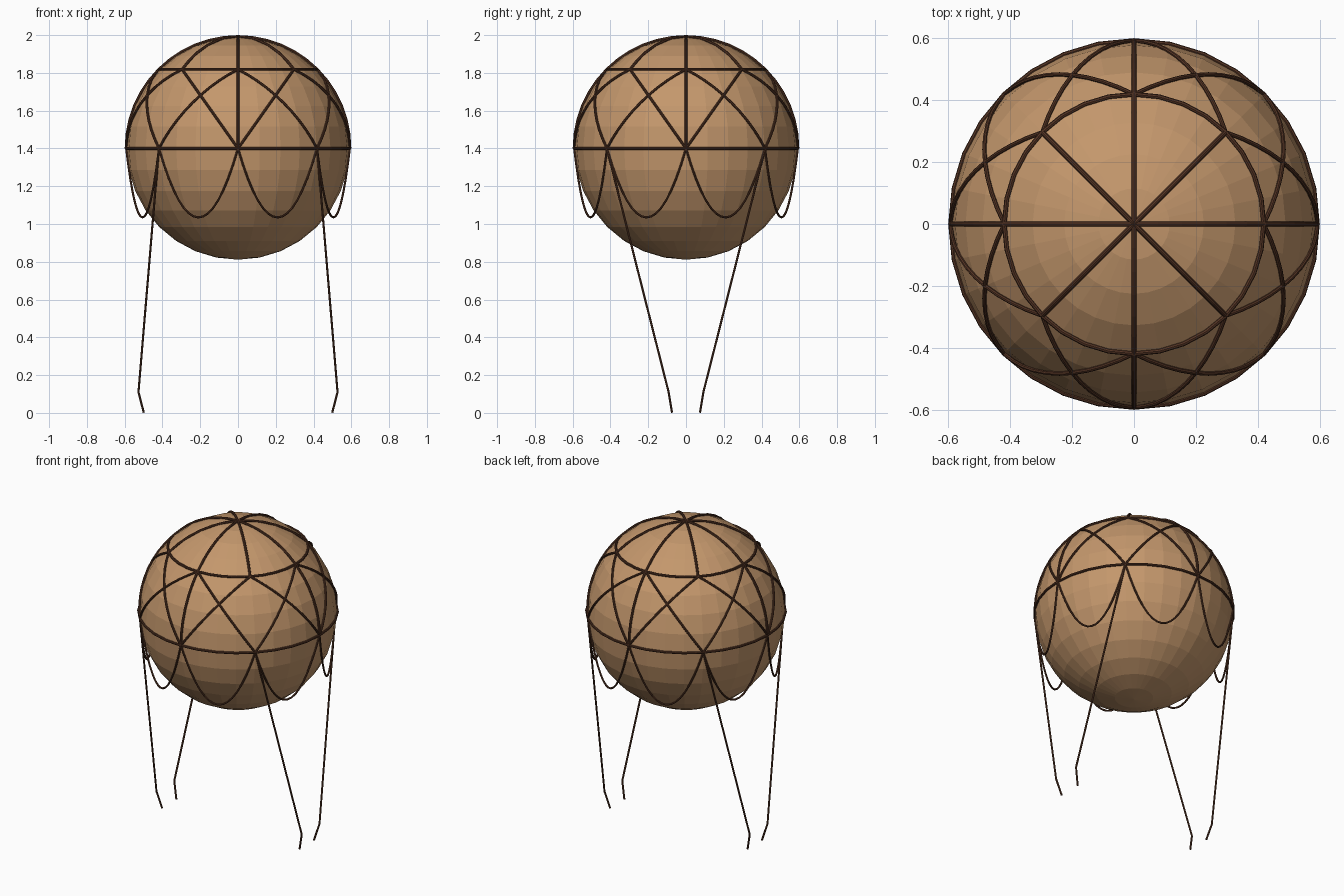
import bpy
from math import sin, cos, pi
from mathutils import Vector

if "Cube" in bpy.data.objects:
    bpy.data.objects.remove(bpy.data.objects["Cube"])

CZ, R_BALL, R_NET = 1.4, 0.589, 0.592
CENTRE = Vector((0, 0, CZ))


def material(name, rgb):
    m = bpy.data.materials.new(name)
    m.diffuse_color = (*rgb, 1)
    m.use_nodes = True
    m.node_tree.nodes["Principled BSDF"].inputs["Base Color"].default_value = m.diffuse_color
    return m


tan = material("tan_cloth", (0.55, 0.31, 0.15))
brown = material("brown_rope", (0.09, 0.035, 0.018))


def rope(name, paths, radius, cyclic=False):
    """One rope object made of several polyline tubes."""
    cu = bpy.data.curves.new(name, 'CURVE')
    cu.dimensions = '3D'
    cu.bevel_depth = radius
    cu.bevel_resolution = 2
    cu.use_fill_caps = True
    for pts in paths:
        s = cu.splines.new('POLY')
        s.points.add(len(pts) - 1)
        for p, co in zip(s.points, pts):
            p.co = (*co, 1)
        s.use_cyclic_u = cyclic
        s.use_smooth = False
    cu.materials.append(brown)
    ob = bpy.data.objects.new(name, cu)
    bpy.context.collection.objects.link(ob)
    return ob


def node(k, lat):
    """Net node on the sphere at k eighths of a turn."""
    a = k * pi / 4
    return CENTRE + R_NET * Vector((cos(a) * cos(lat), sin(a) * cos(lat), sin(lat)))


def arc(a, b, n):
    """Great-circle arc between two net nodes."""
    u, v = (a - CENTRE).normalized(), (b - CENTRE).normalized()
    w = u.angle(v)
    return [CENTRE + R_NET * (u * sin(w * (1 - i / n)) + v * sin(w * i / n)) / sin(w)
            for i in range(n + 1)]


def swag(a, b, sag, n=16):
    """Rope hanging freely between two nodes."""
    return [a.lerp(b, i / n) - Vector((0, 0, sag * 4 * (i / n) * (1 - i / n)))
            for i in range(n + 1)]


# Balloon
bpy.ops.mesh.primitive_uv_sphere_add(segments=32, ring_count=16, radius=R_BALL, location=CENTRE)
balloon = bpy.context.object
balloon.name = "balloon"
balloon.data.materials.append(tan)

# Horizontal hoops at the equator and at 45 degrees
for name, lat in (("equator_rope", 0), ("upper_ring_rope", pi / 4)):
    rope(name, [[node(i / 4, lat) for i in range(32)]], 0.008, cyclic=True)

# Ropes from the crown: to the upper ring, then on to the equator on the four main axes
pole = node(0, pi / 2)
rope("crown_ropes", [arc(pole, node(k, pi / 4), 6) for k in range(8)], 0.008)
rope("lower_meridian_ropes", [arc(node(k, pi / 4), node(k, 0), 6) for k in (0, 2, 4, 6)], 0.008)

# Diagonal net between the two hoops
rope("net_diagonals", [arc(node(k, 0), node(k + d, pi / 4), 10)
                       for k in range(8) for d in (-1, 1)], 0.007)

# Swags hanging below the equator
rope("swags", [swag(node(k, 0), node(k + 1, 0), 0.365) for k in range(8)], 0.006)

# Basket lines, mirrored to the four corners
for side, sx in (("left", -1), ("right", 1)):
    for end, sy in (("front", -1), ("back", 1)):
        pts = [(0.419, 0.419, 1.4), (0.527, 0.092, 0.11), (0.499, 0.074, 0.002)]
        rope(f"{end}_{side}_line", [[(sx * x, sy * y, z) for x, y, z in pts]], 0.006)
